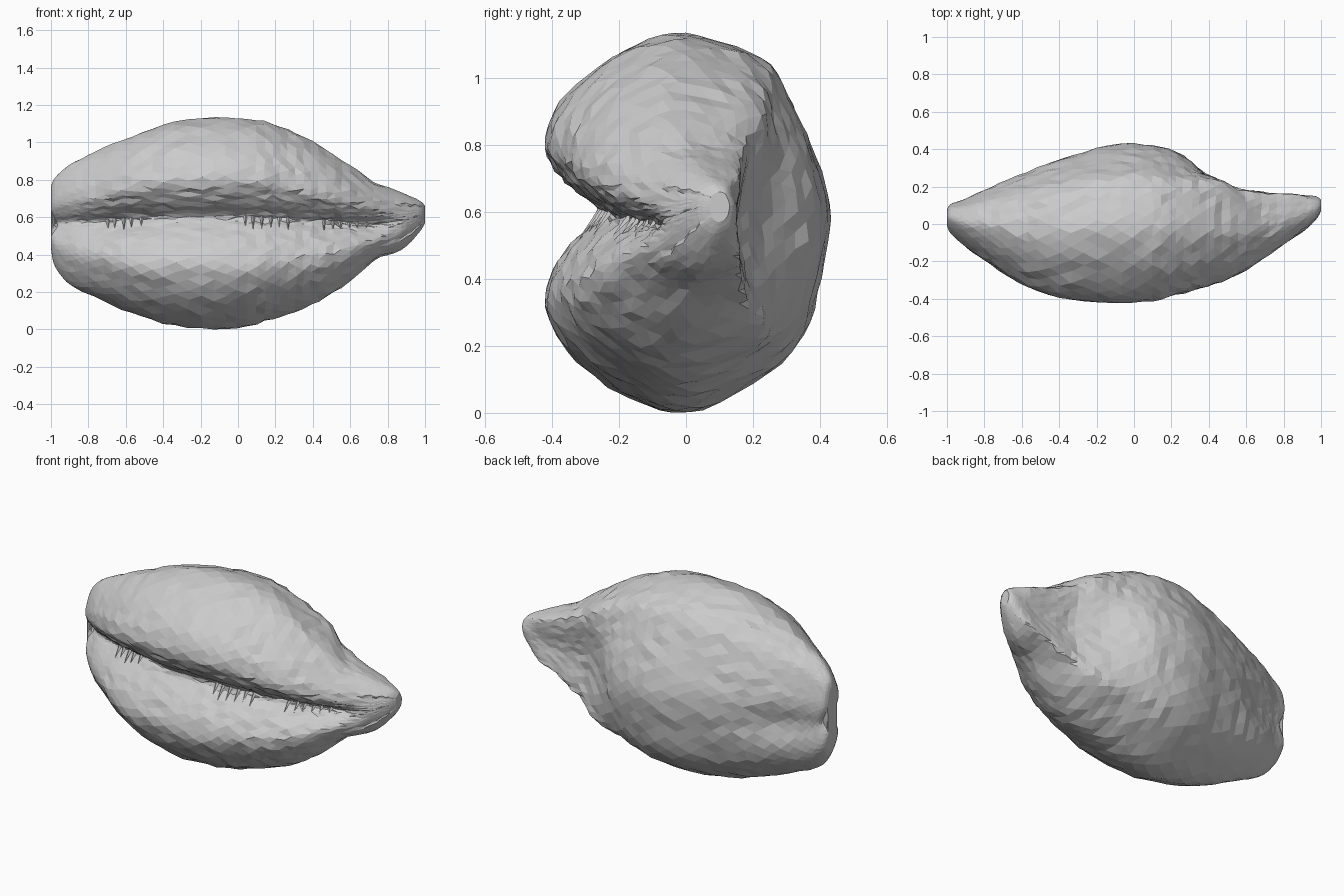
import bpy, bmesh, math, random
from mathutils import Vector

if "Cube" in bpy.data.objects:
    bpy.data.objects.remove(bpy.data.objects["Cube"])

random.seed(4)

# Stations along the shell: x, top z, bottom z, front y, back y, mouth z
STATIONS = [
    (-1.00, 0.76, 0.44, -0.01, 0.09, 0.57),
    (-0.98, 0.81, 0.34, -0.05, 0.12, 0.57),
    (-0.90, 0.88, 0.24, -0.12, 0.15, 0.57),
    (-0.78, 0.94, 0.18, -0.20, 0.21, 0.57),
    (-0.60, 1.02, 0.10, -0.31, 0.28, 0.58),
    (-0.38, 1.10, 0.03, -0.39, 0.35, 0.59),
    (-0.12, 1.13, 0.00, -0.42, 0.42, 0.59),
    (0.10, 1.12, 0.03, -0.41, 0.42, 0.59),
    (0.26, 1.07, 0.08, -0.37, 0.37, 0.58),
    (0.42, 0.99, 0.14, -0.32, 0.27, 0.57),
    (0.58, 0.89, 0.24, -0.25, 0.20, 0.56),
    (0.74, 0.79, 0.37, -0.15, 0.17, 0.56),
    (0.88, 0.73, 0.43, -0.06, 0.165, 0.58),
    (0.97, 0.69, 0.52, 0.02, 0.15, 0.61),
    (1.00, 0.66, 0.57, 0.07, 0.13, 0.62),
]
# Kidney-shaped cross-section at mid length (y, z), running round from the top
SECTION = [
    (-0.04, 1.13), (0.12, 1.10), (0.24, 1.04), (0.32, 0.90), (0.38, 0.76),
    (0.42, 0.60), (0.40, 0.42), (0.34, 0.22), (0.22, 0.10), (0.00, 0.00),
    (-0.20, 0.06), (-0.35, 0.18), (-0.42, 0.32), (-0.385, 0.44),
    (-0.315, 0.53), (-0.26, 0.585), (-0.27, 0.62), (-0.34, 0.67),
    (-0.39, 0.73), (-0.42, 0.80), (-0.37, 0.93), (-0.22, 1.06),
]
RINGS, SIDES = 54, 54


def spline(rows, t, closed=False):
    """Catmull-Rom point on a list of tuples at index t."""
    n = len(rows)
    i = min(int(t), n - 1 if closed else n - 2)
    f = t - i
    pick = (lambda k: rows[k % n]) if closed else (lambda k: rows[max(0, min(n - 1, k))])
    return [0.5 * (2 * b + (c - a) * f + (2 * a - 5 * b + 4 * c - d) * f * f
                   + (3 * b - a - 3 * c + d) * f ** 3)
            for a, b, c, d in zip(pick(i - 1), pick(i), pick(i + 1), pick(i + 2))]


def bump(value, centre, width):
    return math.exp(-((value - centre) / width) ** 2)


def step(value, low, high):
    f = max(0.0, min(1.0, (value - low) / (high - low)))
    return f * f * (3 - 2 * f)


def shell_point(t, s):
    x, top, bot, front, back, mouth = spline(STATIONS, t)
    y, z = spline(SECTION, s, True)
    u, v = y / 0.42, (z - 0.59) / (0.54 if z > 0.59 else 0.59)
    # The mouth deepens either side of the middle and fades into the beak
    if u < 0 and abs(v) < 0.6:
        rim = -math.sqrt(1 - v * v)
        deep = 1 + 0.35 * step(abs(x), 0.25, 0.55)
        u = rim + (u - rim) * deep * (1 - step(x, 0.7, 0.92))
    # Flattened, slightly dished back behind the beak
    flat = step(x, 0.22, 0.5) * (1 - step(x, 0.85, 1.0))
    if u > 0:
        u += flat * (min(u * 1.6, 0.97 - 0.12 * bump(v, 0, 0.4)) - u)
    cy, hy = (front + back) / 2, (back - front) / 2
    py = cy + hy * u
    pz = mouth + v * ((top - mouth) if v > 0 else (mouth - bot))
    # Crease round the base of the beak
    crease = 0.74 - 0.9 * max(0.0, py)
    if u > -0.3:
        dent = 1 - 0.05 * bump(x, crease, 0.05)
        py, pz = cy + (py - cy) * dent, mouth + (pz - mouth) * dent
    # Canal at the left end, running out onto the back
    x += 0.035 * bump(v, -0.1, 0.3) * step(-x, 0.85, 1.0)
    if u > 0:
        py -= 0.045 * bump(x, -0.75, 0.2) * bump(pz, 0.53, 0.09)
    return Vector((x, py, pz))


def finish(bm, name):
    bmesh.ops.recalc_face_normals(bm, faces=bm.faces)
    mesh = bpy.data.meshes.new(name)
    bm.to_mesh(mesh)
    bm.free()
    obj = bpy.data.objects.new(name, mesh)
    bpy.context.collection.objects.link(obj)
    return obj


# Shell body: faceted loft with slightly uneven vertices
bm = bmesh.new()
rings = []
for i in range(RINGS + 1):
    ring = []
    for j in range(SIDES):
        t = i / RINGS * (len(STATIONS) - 1)
        s = (j + 0.5 * (i % 2)) / SIDES * len(SECTION)
        p = shell_point(t, s)
        if 0 < i < RINGS:
            k = 0.006 * min(1, (1.02 - abs(p.x)) * 2)
            p += Vector([random.uniform(-k, k) for _ in range(3)])
        p.z = max(p.z, 0)
        ring.append(bm.verts.new(p))
    rings.append(ring)
for a, b in zip(rings, rings[1:]):
    for j in range(SIDES):
        k = (j + 1) % SIDES
        bm.faces.new((a[j], a[k], b[k], b[j]))
for ring in (rings[0], rings[-1]):
    bm.faces.new(ring)
bmesh.ops.triangulate(bm, faces=bm.faces)
finish(bm, "shell_body")

# Mouth teeth: thin spikes lying over the lower lip
bm = bmesh.new()
for start, count in ((-0.70, 5), (0.04, 6), (0.46, 6)):
    for n in range(count):
        x = start + n * 0.045
        t = min((i / 20 for i in range(281)), key=lambda q: abs(spline(STATIONS, q)[0] - x))
        root, tip = shell_point(t, 15.5), shell_point(t, 14.4 - 0.5 * random.random())
        up, w = Vector((0, 0, 0.012)), Vector((0.011, 0, 0))
        vs = [bm.verts.new(p) for p in (root - w, root + w, root + 2 * up, tip + up * 0.3)]
        for f in ((0, 1, 2), (0, 1, 3), (1, 2, 3), (2, 0, 3)):
            bm.faces.new([vs[q] for q in f])
finish(bm, "mouth_teeth")
